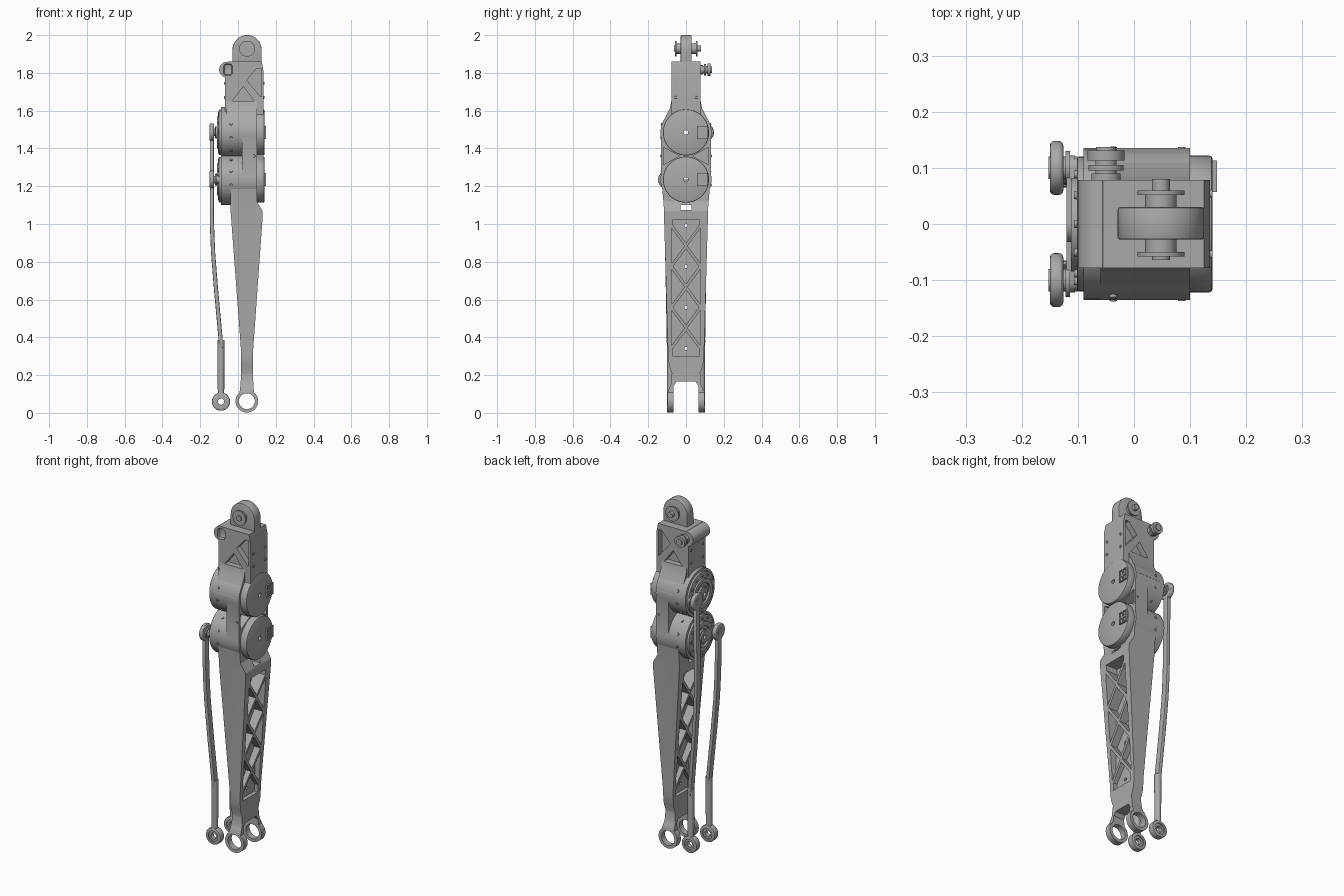
import bpy, bmesh, math
from mathutils import Vector, Matrix

if "Cube" in bpy.data.objects:
    bpy.data.objects.remove(bpy.data.objects["Cube"])

grey = bpy.data.materials.new("machined grey")
grey.use_nodes = True
grey.diffuse_color = (0.4, 0.4, 0.4, 1)
grey.node_tree.nodes["Principled BSDF"].inputs["Base Color"].default_value = (0.4, 0.4, 0.4, 1)

KNEE, HIP = 1.235, 1.485      # motor heights
MID = 0.047                   # shin centre line in x


def finish(name, bm):
    bmesh.ops.recalc_face_normals(bm, faces=bm.faces)
    mesh = bpy.data.meshes.new(name)
    bm.to_mesh(mesh)
    bm.free()
    mesh.materials.append(grey)
    obj = bpy.data.objects.new(name, mesh)
    bpy.context.collection.objects.link(obj)
    return obj


def prism(name, pts, axis, a, b):
    """Extrude a 2D outline along an axis: x takes (y, z), y takes (x, z)."""
    bm = bmesh.new()
    place = (lambda p, d: (d, p[0], p[1])) if axis == "x" else (lambda p, d: (p[0], d, p[1]))
    face = bm.faces.new([bm.verts.new(place(p, a)) for p in pts])
    out = bmesh.ops.extrude_face_region(bm, geom=[face])["geom"]
    shift = (b - a, 0, 0) if axis == "x" else (0, b - a, 0)
    bmesh.ops.translate(bm, vec=shift, verts=[v for v in out if isinstance(v, bmesh.types.BMVert)])
    return finish(name, bm)


def arc(c, r, start=0, end=360, n=48):
    steps = n if end - start == 360 else n + 1
    return [(c[0] + r * math.cos(math.radians(start + (end - start) * i / n)),
             c[1] + r * math.sin(math.radians(start + (end - start) * i / n))) for i in range(steps)]


def disc(name, axis, c, r, a, b):
    return prism(name, arc(c, r), axis, a, b)


def rect(u0, u1, v0, v1):
    return [(u0, v0), (u1, v0), (u1, v1), (u0, v1)]


def combine(obj, other, op="DIFFERENCE"):
    mod = obj.modifiers.new("combine", "BOOLEAN")
    mod.operation, mod.solver, mod.object = op, "EXACT", other
    bake(obj)
    bpy.data.objects.remove(other)
    return obj


def bake(obj):
    deps = bpy.context.evaluated_depsgraph_get()
    mesh = bpy.data.meshes.new_from_object(obj.evaluated_get(deps))
    obj.modifiers.clear()
    obj.data = mesh


def bevel(obj, width, segments=2):
    mod = obj.modifiers.new("bevel", "BEVEL")
    mod.width, mod.segments, mod.angle_limit = width, segments, math.radians(40)
    bake(obj)
    return obj


def shrink(pts, f):
    cu, cv = (sum(p[i] for p in pts) / len(pts) for i in (0, 1))
    return [(cu + (u - cu) * f, cv + (v - cv) * f) for u, v in pts]


def studs(name, places, r=0.008, h=0.005):
    """Bolt heads given as (position, outward direction)."""
    bm = bmesh.new()
    for pos, way in places:
        turn = Vector(way).to_track_quat("Z", "Y").to_matrix().to_4x4()
        bmesh.ops.create_cone(bm, cap_ends=True, segments=12, radius1=r, radius2=r * 0.8,
                              depth=2 * h, matrix=Matrix.Translation(pos) @ turn)
    return finish(name, bm)


# Shin: side profile crossed with the forked front profile
side = [(-0.04, KNEE), (-0.04, 1.08), (0.016, 0.33), (0.017, 0.2), (0.012, 0.14)]
side += arc((MID, 0.062), 0.06, 130, 410, 40)
side += [(0.082, 0.14), (0.079, 0.2), (0.08, 0.33), (0.13, 1.03), (0.13, 1.07), (0.1, 1.12), (0.1, KNEE)]
half = [(0.13, KNEE), (0.118, 1.1), (0.095, 0.3), (0.09, 0.25), (0.075, 0.21), (0.08, 0.15),
        (0.098, 0.11), (0.1, 0), (0.065, 0), (0.065, 0.145), (0.05, 0.165)]
shin = prism("shin", side, "y", -0.2, 0.2)
fork = prism("fork_outline", half + [(-y, z) for y, z in reversed(half)], "x", -0.3, 0.3)
combine(shin, fork, "INTERSECT")
combine(shin, disc("fork_bore", "y", (MID, 0.062), 0.042, -0.3, 0.3))
combine(shin, prism("shin_window", rect(-0.03, 0.03, 1.075, 1.1), "x", -0.3, 0.3))

# Truss pockets on both faces of the shin, leaving a central web
W, P, LOW, HIGH = 0.08, 0.217, 0.29, 1.03
cross = [0.45 + P * i for i in range(3)]
cells = [[(0, cross[0]), (-W, cross[0] - P / 2), (-W, LOW), (W, LOW), (W, cross[0] - P / 2)],
         [(0, cross[2]), (W, cross[2] + P / 2), (W, HIGH), (-W, HIGH), (-W, cross[2] + P / 2)]]
for c in cross:
    cells += [[(s * W, c - P / 2), (s * W, c + P / 2), (0, c)] for s in (-1, 1)]
for c in cross[:2]:
    cells.append([(0, c), (W, c + P / 2), (0, c + P), (-W, c + P / 2)])
for cell in cells:
    for a, b in ((MID + 0.01, 0.3), (-0.3, MID - 0.01)):
        combine(shin, prism("pocket", shrink(cell, 0.85), "x", a, b))
for i in range(4):
    combine(shin, disc("web_hole", "x", (0, cross[0] - P / 2 + P * i), 0.009, -0.3, 0.3))

# Motor housing: two barrels joined by a column
housing = disc("motor_housing", "x", (0, HIP), 0.135, -0.09, 0.1)
combine(housing, disc("knee_barrel", "x", (0, KNEE), 0.135, -0.09, 0.1), "UNION")
combine(housing, prism("column", rect(-0.132, 0.132, KNEE, HIP), "x", 0.02, 0.1), "UNION")
zm = (KNEE + HIP) / 2
for s in (-1, 1):
    tri = [(s * 0.118, zm - 0.045), (s * 0.118, zm + 0.045), (s * 0.035, zm)]
    combine(housing, prism("column_pocket", tri, "x", 0.05, 0.2))

# Motor covers, output discs, cranks and push rods; s is the side each rod runs on
bolts = [((0.085, s * 0.132, zm), (0, s, 0)) for s in (-1, 1)]
for label, z, s in (("hip", HIP, 1), ("knee", KNEE, -1)):
    cover = bevel(disc(label + "_motor_cover", "x", (0, z), 0.122, 0.09, 0.14), 0.006)
    plate = bevel(disc(label + "_output_disc", "x", (0, z), 0.12, -0.102, -0.085), 0.004)
    ring = disc(label + "_output_ring", "x", (0, z), 0.085, -0.112, -0.1)
    combine(ring, disc("ring_bore", "x", (0, z), 0.06, -0.2, 0))
    hub = disc(label + "_output_hub", "x", (0, z), 0.04, -0.112, -0.1)
    crank = prism(label + "_crank", arc((s * 0.1, z), 0.022, -90, 90, 16)
                  + arc((0, z), 0.032, 90, 270, 16) if s > 0 else
                  arc((0, z), 0.032, -90, 90, 16) + arc((s * 0.1, z), 0.022, 90, 270, 16),
                  "x", -0.12, -0.105)
    for part in (cover, plate, hub, crank, housing):
        combine(part, disc("shaft_bore", "x", (0, z), 0.012, -0.3, 0.3))
    # Raised connector with four sockets
    plug = prism(label + "_connector", rect(0.057, 0.113, z - 0.034, z + 0.034), "x", 0.12, 0.148)
    for u in (0.071, 0.099):
        for v in (-0.017, 0.017):
            combine(plug, prism("socket", rect(u - 0.01, u + 0.01, z + v - 0.012, z + v + 0.012),
                                "x", 0.141, 0.2))
    # Bolts round the barrel and on the output disc
    for side_sign in (-1, 1):
        for deg in (-45, -12, 19, 50):
            a = math.radians(deg)
            way = Vector((0, side_sign * math.cos(a), math.sin(a)))
            bolts.append((way * 0.135 + Vector((-0.037, 0, z)), way))
    for i in range(12):
        y, h = arc((0, z), 0.102, n=12)[i]
        bolts.append(((-0.102, y, h), (-1, 0, 0)))
    # Push rod bar, swept from crank to sleeve
    y0, y1 = s * 0.1, s * 0.083
    path = [(-0.138, z), (-0.138, 1.0), (-0.132, 0.85), (-0.116, 0.65), (-0.093, 0.4), (-0.09, 0.34)]
    bm = bmesh.new()
    last = None
    for x, h in path:
        y = y1 + (y0 - y1) * (h - 0.34) / (z - 0.34)
        loop = [bm.verts.new((x + dx, y + dy, h)) for dx, dy in rect(-0.011, 0.011, -0.018, 0.018)]
        if last:
            for i in range(4):
                bm.faces.new((last[i], last[i - 1], loop[i - 1], loop[i]))
        else:
            bm.faces.new(loop)
        last = loop
    bm.faces.new(last)
    bevel(finish(label + "_push_rod", bm), 0.005)
    bm = bmesh.new()
    bmesh.ops.create_cone(bm, cap_ends=True, segments=24, radius1=0.017, radius2=0.019, depth=0.29,
                          matrix=Matrix.Translation((-0.09, y1, 0.24)))
    finish(label + "_rod_sleeve", bm)
    # Rod ends
    bevel(disc(label + "_upper_rod_end", "x", (y0, z), 0.048, -0.15, -0.126), 0.008, 3)
    disc(label + "_crank_pin", "x", (y0, z), 0.02, -0.152, -0.1)
    disc(label + "_crank_washer", "x", (y0, z), 0.03, -0.122, -0.114)
    eye = bevel(disc(label + "_lower_rod_end", "y", (-0.09, 0.06), 0.048, y1 - 0.018, y1 + 0.018), 0.005)
    combine(eye, disc("eye_bore", "y", (-0.09, 0.06), 0.03, -0.3, 0.3))
    ball = disc(label + "_rod_ball", "y", (-0.09, 0.06), 0.031, y1 - 0.012, y1 + 0.012)
    combine(ball, disc("ball_bore", "y", (-0.09, 0.06), 0.017, -0.3, 0.3))

# Upper bracket with triangular pockets and a side boss
outline = [(-0.07, 1.56), (0.135, 1.56), (0.135, 1.81), (0.125, 1.86), (-0.055, 1.86), (-0.07, 1.84)]
bracket = prism("upper_bracket", outline, "y", -0.078, 0.078)
combine(bracket, disc("boss", "y", (-0.058, 1.817), 0.042, -0.078, 0.078), "UNION")
low_tri = [(-0.055, 1.625), (0.11, 1.625), (0.028, 1.735)]
high_tri = [(0.125, 1.66), (0.125, 1.83), (0.1, 1.83), (0.04, 1.76)]
for tri in (low_tri, high_tri):
    for a, b in ((-0.2, -0.045), (0.045, 0.2)):
        combine(bracket, prism("bracket_pocket", shrink(tri, 0.9), "y", a, b))
slot = bevel(prism("boss_slot", rect(-0.076, -0.03, 1.787, 1.847), "y", -0.2, -0.06), 0.012)
combine(bracket, slot)
bolts += [((0.135, s * 0.054, h), (1, 0, 0)) for s in (-1, 1) for h in (1.67, 1.745)]
bolts += [((-0.07, s * 0.054, h), (-1, 0, 0)) for s in (-1, 1) for h in (1.67, 1.745)]
# Flared foot between bracket and hip barrel
flare = [(0.135, 1.5), (0.105, 1.575), (0.086, 1.61), (0.078, 1.65)]
prism("bracket_foot", flare + [(-y, z) for y, z in reversed(flare)], "x", -0.06, 0.1)

# Top lug and its axle
lug = [(-0.029, 1.8), (0.125, 1.8)] + arc((0.048, 1.923), 0.077, 0, 180, 32)
bevel(prism("top_lug", lug, "y", -0.028, 0.03), 0.004)
for name, r, a, b in (("axle", 0.016, -0.064, 0.08), ("rear_spacer", 0.028, 0.03, 0.055),
                      ("rear_washer", 0.042, 0.052, 0.06), ("front_spacer", 0.028, -0.05, -0.028),
                      ("front_washer", 0.042, -0.058, -0.05)):
    disc("lug_" + name, "y", (0.048, 1.928), r, a, b)

# Rear roller on the boss
for name, r, a, b in (("base", 0.026, 0.07, 0.09), ("stem", 0.019, 0.08, 0.13),
                      ("inner_flange", 0.031, 0.095, 0.105), ("outer_flange", 0.033, 0.113, 0.131),
                      ("tip", 0.018, 0.13, 0.137)):
    disc("roller_" + name, "y", (-0.05, 1.817), r, a, b)

studs("bolts", bolts)

# Smooth shading with sharp edges kept
bpy.ops.object.select_all(action="DESELECT")
for obj in bpy.context.collection.objects:
    if obj.type == "MESH" and grey.name in obj.data.materials:
        obj.select_set(True)
        bpy.context.view_layer.objects.active = obj
bpy.ops.object.shade_smooth_by_angle(angle=math.radians(30))
